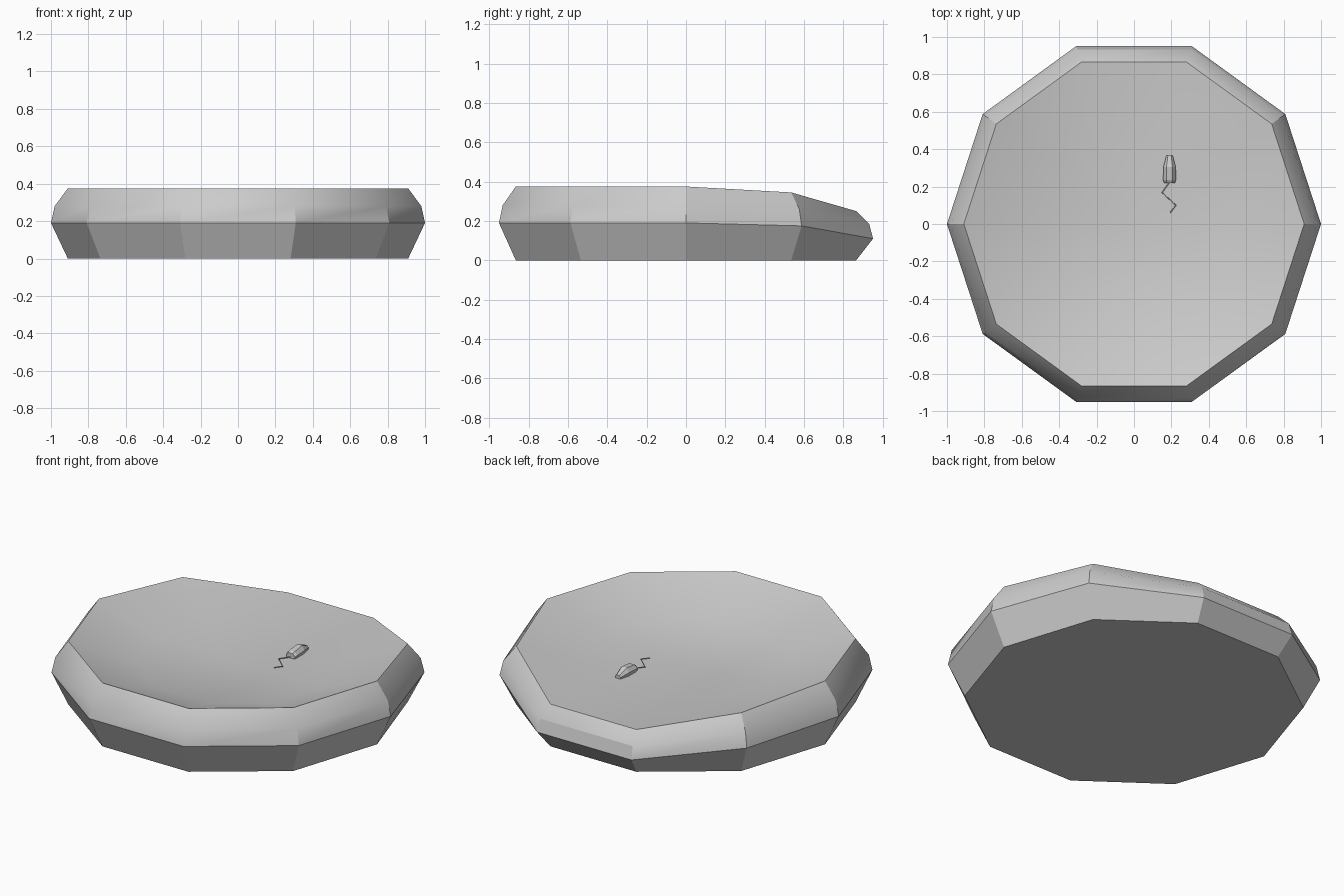
import bpy, bmesh
from math import cos, sin, pi, radians

if "Cube" in bpy.data.objects:
    bpy.data.objects.remove(bpy.data.objects["Cube"])

SIDES = 10


def make_object(name, bm):
    bmesh.ops.recalc_face_normals(bm, faces=bm.faces)
    mesh = bpy.data.meshes.new(name)
    bm.to_mesh(mesh)
    bm.free()
    ob = bpy.data.objects.new(name, mesh)
    bpy.context.collection.objects.link(ob)
    return ob


def bridge(bm, a, b):
    n = len(a)
    for i in range(n):
        bm.faces.new((a[i], a[(i + 1) % n], b[(i + 1) % n], b[i]))


# Padded bed: each ring is radius, usual height, then the lowered heights
# towards the entrance at the back
rings = [
    (0.91, 0.0, 0.0, 0.0),
    (1.0, 0.19, 0.175, 0.11),
    (0.98, 0.28, 0.26, 0.183),
    (0.91, 0.375, 0.345, 0.25),
    (0.55, 0.245, 0.242, 0.235),
]
bm = bmesh.new()
loops = []
for r, z, z_side, z_back in rings:
    heights = {1: z_side, 2: z_back, 3: z_back, 4: z_side}
    loops.append([bm.verts.new((r * cos(2 * pi * i / SIDES),
                                r * sin(2 * pi * i / SIDES),
                                heights.get(i, z))) for i in range(SIDES)])
for a, b in zip(loops, loops[1:]):
    bridge(bm, a, b)
bm.faces.new(loops[0][::-1])
centre = bm.verts.new((0, 0, 0.226))
for i in range(SIDES):
    bm.faces.new((loops[-1][i], loops[-1][(i + 1) % SIDES], centre))
bed = make_object("padded_bed", bm)
bpy.context.view_layer.objects.active = bed
bed.select_set(True)
bpy.ops.object.shade_smooth_by_angle(angle=radians(30))

# Toy mouse body: sections along y as half width and height
bm = bmesh.new()
loops = []
for y, w, h in [(0.22, 0.029, 0.03), (0.235, 0.034, 0.038),
                (0.305, 0.033, 0.046), (0.365, 0.017, 0.022)]:
    section = [(-w * 0.85, 0), (w * 0.85, 0), (w, h * 0.5),
               (w * 0.5, h), (-w * 0.5, h), (-w, h * 0.5)]
    loops.append([bm.verts.new((0.19 + x, y, 0.233 + z)) for x, z in section])
for a, b in zip(loops, loops[1:]):
    bridge(bm, a, b)
bm.faces.new(loops[0])
bm.faces.new(loops[-1][::-1])
make_object("toy_mouse_body", bm)

# Zigzag tail
curve = bpy.data.curves.new("toy_mouse_tail", "CURVE")
curve.dimensions = "3D"
curve.bevel_depth = 0.003
curve.bevel_resolution = 0
curve.use_fill_caps = True
path = [(0.19, 0.224), (0.15, 0.168), (0.224, 0.1), (0.193, 0.06)]
spline = curve.splines.new("POLY")
spline.points.add(len(path) - 1)
for p, (x, y) in zip(spline.points, path):
    p.co = (x, y, 0.239, 1)
tail = bpy.data.objects.new("toy_mouse_tail", curve)
bpy.context.collection.objects.link(tail)
